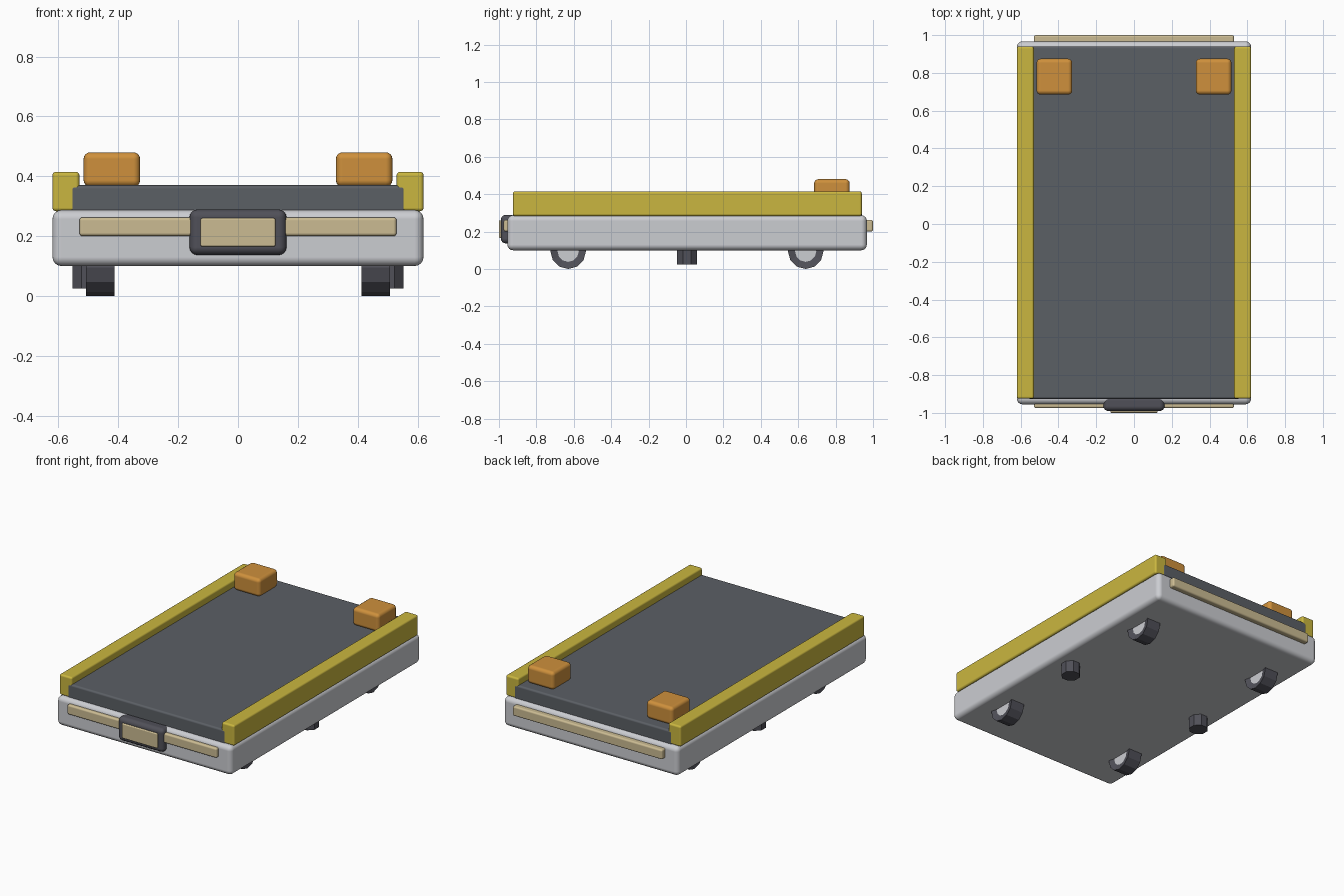
import bpy, bmesh, math
from mathutils import Matrix

if "Cube" in bpy.data.objects:
    bpy.data.objects.remove(bpy.data.objects["Cube"])


def material(name, rgb):
    m = bpy.data.materials.new(name)
    m.diffuse_color = (*rgb, 1)
    m.use_nodes = True
    m.node_tree.nodes["Principled BSDF"].inputs["Base Color"].default_value = m.diffuse_color
    return m


LIGHT = material("light_grey", (0.60, 0.61, 0.64))
DECK = material("slate_grey", (0.105, 0.115, 0.13))
DARK = material("dark_rubber", (0.08, 0.08, 0.098))
YELLOW = material("yellow", (0.59, 0.47, 0.05))
ORANGE = material("orange", (0.62, 0.28, 0.045))
TAN = material("tan", (0.60, 0.50, 0.29))


def add_object(name, bm, mats):
    mesh = bpy.data.meshes.new(name)
    bm.to_mesh(mesh)
    bm.free()
    for m in mats:
        mesh.materials.append(m)
    ob = bpy.data.objects.new(name, mesh)
    bpy.context.collection.objects.link(ob)
    return ob


def rounded_box(name, x, y, z, bevel, mat):
    """Box spanning the (min, max) ranges, with softly rounded edges."""
    bm = bmesh.new()
    bmesh.ops.create_cube(bm, size=1)
    for v in bm.verts:
        v.co = [r[0] + (c + 0.5) * (r[1] - r[0]) for c, r in zip(v.co, (x, y, z))]
    for f in bm.faces:
        f.smooth = True
    ob = add_object(name, bm, [mat])
    mod = ob.modifiers.new("rounding", 'BEVEL')
    mod.width = bevel
    mod.segments = 4
    mod.harden_normals = True
    return ob


def cylinder(radius, depth, sides, matrix):
    bm = bmesh.new()
    bmesh.ops.create_cone(bm, cap_ends=True, segments=sides, radius1=radius,
                          radius2=radius, depth=depth, matrix=matrix)
    return bm


# Chassis and deck
rounded_box("chassis", (-0.62, 0.62), (-0.955, 0.967), (0.10, 0.287), 0.03, LIGHT)
rounded_box("deck", (-0.56, 0.56), (-0.926, 0.941), (0.27, 0.37), 0.012, DECK)

# Side rails and rear lamps
for side, s in (("left", -1), ("right", 1)):
    rounded_box(side + "_rail", sorted((s * 0.53, s * 0.62)), (-0.925, 0.94),
                (0.283, 0.415), 0.012, YELLOW)
    rounded_box(side + "_lamp", sorted((s * 0.327, s * 0.516)), (0.685, 0.875),
                (0.365, 0.48), 0.022, ORANGE)

# Bumper strips
rounded_box("front_bumper", (-0.53, 0.53), (-0.975, -0.92), (0.20, 0.263), 0.011, TAN)
rounded_box("rear_bumper", (-0.53, 0.53), (0.93, 1.0), (0.20, 0.263), 0.011, TAN)

# Front sensor housing and its panel
rounded_box("sensor_housing", (-0.162, 0.162), (-0.99, -0.91), (0.137, 0.289), 0.026, DARK)
rounded_box("sensor_panel", (-0.125, 0.125), (-1.0, -0.96), (0.165, 0.26), 0.006, TAN)

# Wheels with light recessed hubs on both sides
for x in (-0.46, 0.46):
    for y in (-0.63, 0.64):
        bm = cylinder(0.095, 0.096, 12, Matrix.Translation((x, y, 0.095))
                      @ Matrix.Rotation(math.pi / 2, 4, 'Y'))
        caps = [f for f in bm.faces if len(f.verts) == 12]
        bmesh.ops.inset_individual(bm, faces=caps, thickness=0.038, depth=-0.01)
        for f in caps:
            f.material_index = 1
        add_object("wheel", bm, [DARK, LIGHT])

# Octagonal support feet
for x in (-0.5, 0.5):
    bm = cylinder(0.058, 0.10, 8, Matrix.Translation((x, 0.005, 0.075))
                  @ Matrix.Rotation(math.pi / 8, 4, 'Z'))
    add_object("support_foot", bm, [DARK])
